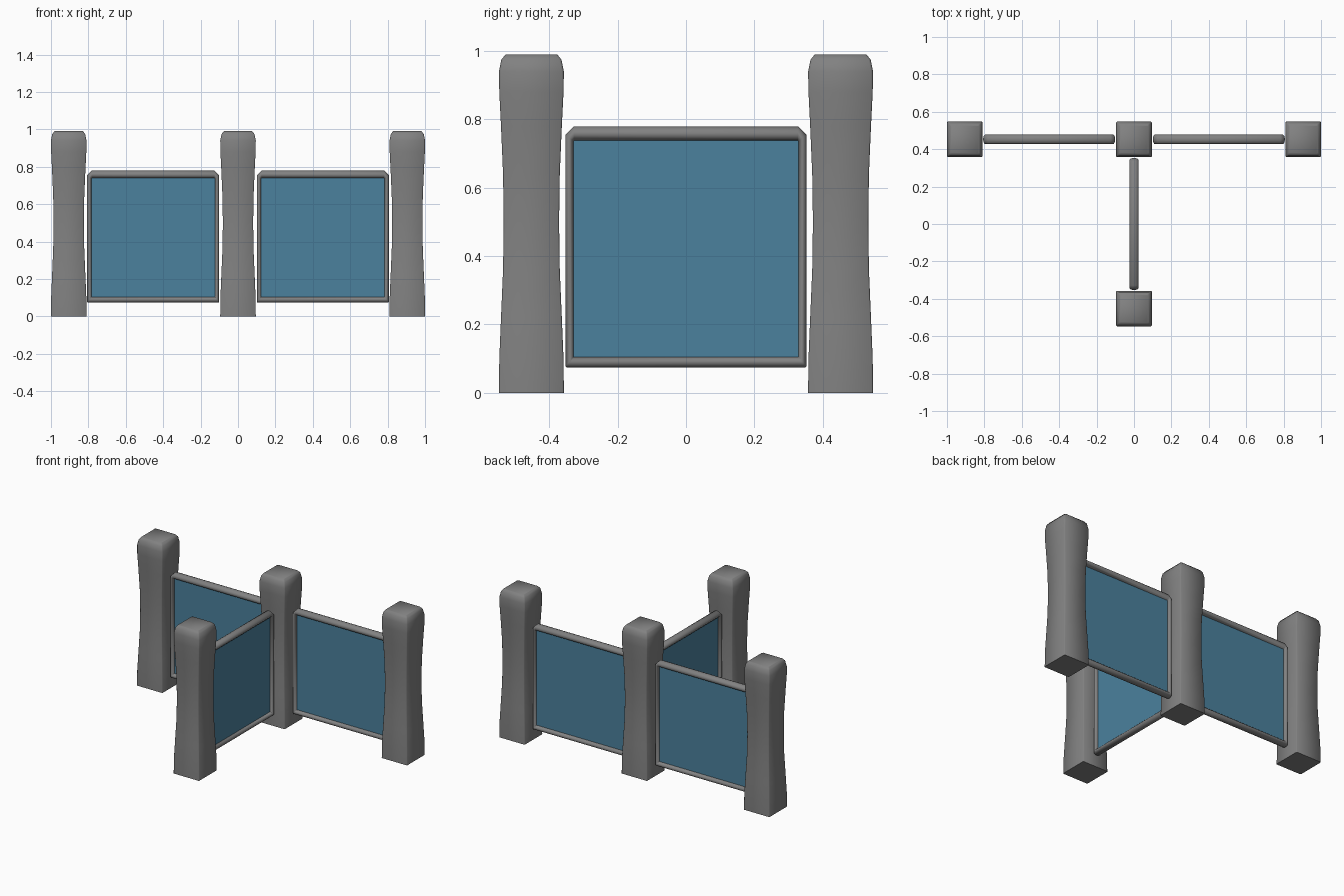
import bpy, bmesh, math
from mathutils import Matrix

cube = bpy.data.objects.get("Cube")
if cube:
    bpy.data.objects.remove(cube, do_unlink=True)


def material(name, rgb):
    m = bpy.data.materials.new(name)
    m.use_nodes = True
    m.diffuse_color = (*rgb, 1)
    bsdf = m.node_tree.nodes["Principled BSDF"]
    bsdf.inputs["Base Color"].default_value = (*rgb, 1)
    bsdf.inputs["Roughness"].default_value = 0.7
    return m


stone = material("grey_stone", (0.22, 0.22, 0.22))
glass = material("blue_glass", (0.07, 0.22, 0.34))


def finish(name, bm, mat, place, angle):
    bmesh.ops.recalc_face_normals(bm, faces=bm.faces)
    mesh = bpy.data.meshes.new(name)
    bm.to_mesh(mesh)
    bm.free()
    mesh.materials.append(mat)
    ob = bpy.data.objects.new(name, mesh)
    bpy.context.collection.objects.link(ob)
    ob.matrix_world = place
    bpy.ops.object.select_all(action='DESELECT')
    ob.select_set(True)
    bpy.context.view_layer.objects.active = ob
    bpy.ops.object.shade_smooth_by_angle(angle=math.radians(angle))
    return ob


def skin(bm, rings, closed):
    # bridge successive vertex rings; closed joins the last to the first
    n, count = len(rings[0]), len(rings)
    for i in range(count if closed else count - 1):
        a, b = rings[i], rings[(i + 1) % count]
        for j in range(n):
            k = (j + 1) % n
            bm.faces.new((a[j], a[k], b[k], b[j]))


# Square post: waisted in the middle, chamfered at the top
POST = [(0, .095), (.1, .094), (.22, .089), (.36, .083), (.5, .081),
        (.64, .083), (.78, .089), (.88, .094), (.94, .095), (.975, .088), (.99, .076)]


def post(name, x, y):
    bm = bmesh.new()
    rings = []
    for z, h in POST:
        # corners are slightly clipped so the shading rolls around them
        c = h - (.004 if z < .9 else .006)
        pts = [(h, -c), (h, c), (c, h), (-c, h), (-h, c), (-h, -c), (-c, -h), (c, -h)]
        rings.append([bm.verts.new((px, py, z)) for px, py in pts])
    skin(bm, rings, False)
    bm.faces.new(rings[0])
    bm.faces.new(rings[-1])
    finish(name, bm, stone, Matrix.Translation((x, y, 0)), 60)


# Closed frame with a rounded bar section and clipped upper corners
def outline(w, low, high, clip_low, clip_high):
    right = [(w - clip_low, low), (w, low + clip_low),
             (w, high - clip_high), (w - clip_high, high)]
    return right + [(-x, z) for x, z in reversed(right)]


def panel(name, x, y, turn):
    place = Matrix.Translation((x, y, 0)) @ Matrix.Rotation(turn, 4, 'Z')
    outer = outline(.353, .073, .78, .004, .025)
    inner = outline(.329, .105, .738, .001, .002)
    bm = bmesh.new()
    rings = []
    sides = 12
    for i in range(sides):
        a = 2 * math.pi * (i + .5) / sides
        t, depth = .5 + .5 * math.cos(a), .026 * math.sin(a)
        rings.append([bm.verts.new((p[0] * t + q[0] * (1 - t), depth, p[1] * t + q[1] * (1 - t)))
                      for p, q in zip(outer, inner)])
    skin(bm, rings, True)
    finish(name + "_frame", bm, stone, place, 50)

    # Thin pane seated inside the frame
    bm = bmesh.new()
    bmesh.ops.create_cube(bm, size=1)
    bmesh.ops.scale(bm, vec=(.68, .012, .655), verts=bm.verts)
    bmesh.ops.translate(bm, vec=(0, 0, .422), verts=bm.verts)
    finish(name + "_pane", bm, glass, place, 30)


BACK = .4525
for name, x, y in (("left", .905, BACK), ("centre", 0, BACK),
                   ("right", -.905, BACK), ("front", 0, -BACK)):
    post(name + "_post", x, y)

panel("left_panel", .4535, BACK, 0)
panel("right_panel", -.4535, BACK, 0)
panel("front_panel", 0, 0, math.pi / 2)
